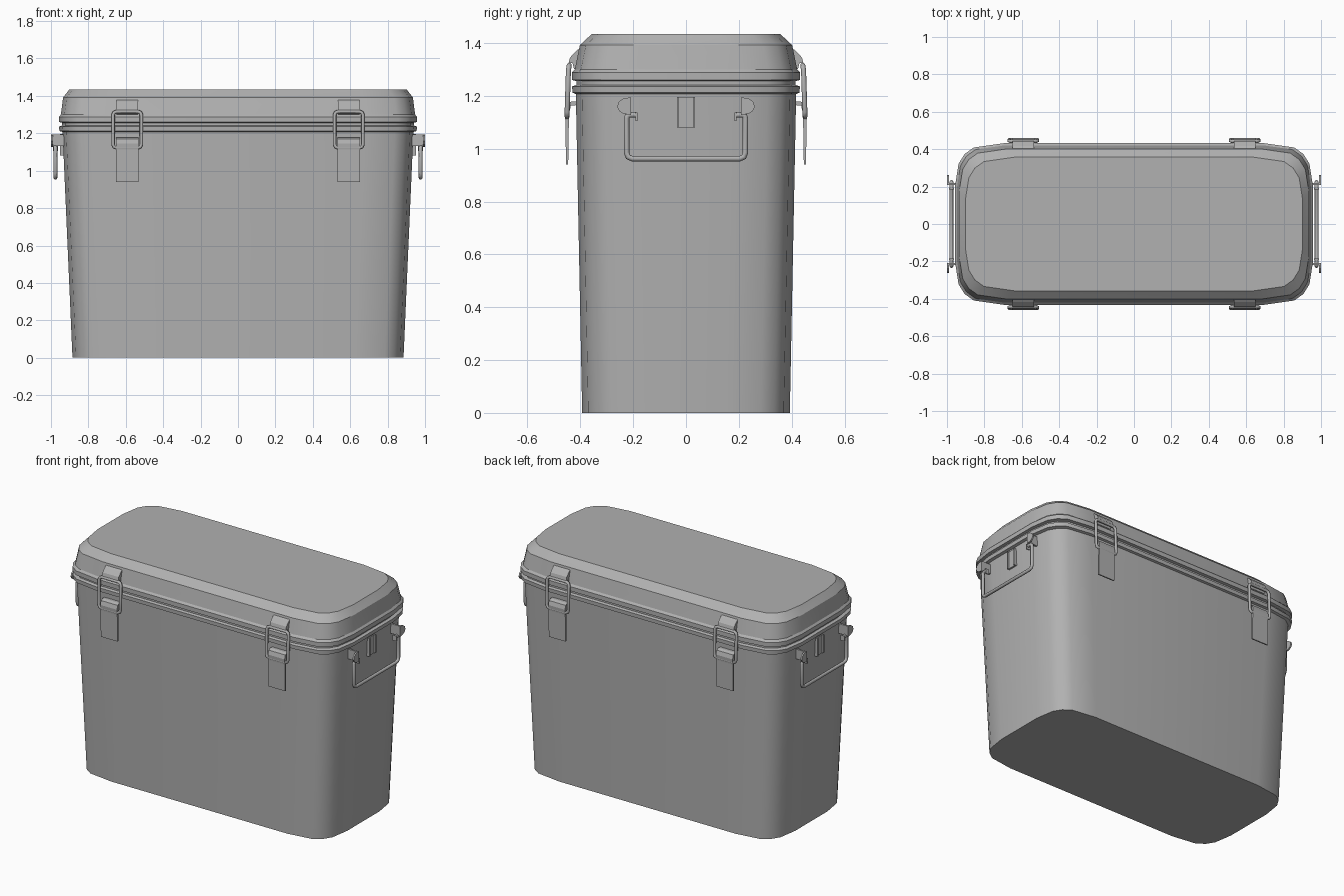
import bpy, bmesh

if "Cube" in bpy.data.objects:
    bpy.data.objects.remove(bpy.data.objects["Cube"])

# ---------- helpers ----------
GREY = bpy.data.materials.new("dark_grey")
GREY.diffuse_color = (.44, .44, .44, 1)
GREY.use_nodes = True
GREY.node_tree.nodes["Principled BSDF"].inputs["Base Color"].default_value = GREY.diffuse_color

def mirror(ob, axes):
    if any(axes):
        m = ob.modifiers.new("mirror", 'MIRROR')
        m.use_axis = (axes[0], axes[1], False)
        m.use_mirror_merge = False

def link(name, bm, axes=(False, False)):
    bmesh.ops.recalc_face_normals(bm, faces=bm.faces)
    me = bpy.data.meshes.new(name)
    bm.to_mesh(me)
    bm.free()
    me.materials.append(GREY)
    ob = bpy.data.objects.new(name, me)
    bpy.context.collection.objects.link(ob)
    mirror(ob, axes)
    return ob

def ring(hx, hy):
    """Rounded rectangle outline with faceted corners."""
    q = [(hx, hy - .23), (hx - .019, hy - .11), (hx - .051, hy - .058),
         (hx - .10, hy - .023), (hx - .26, hy)]
    half = q + [(-x, y) for x, y in reversed(q)]
    return half + [(-x, -y) for x, y in half]

def loft(name, sections):
    """Skin stacked outlines: smooth round the corners, crisp between sections."""
    bm = bmesh.new()
    rows = [[bm.verts.new((x, y, z)) for x, y in ring(hx, hy)] for hx, hy, z in sections]
    for a, b in zip(rows, rows[1:]):
        for i in range(len(a)):
            j = (i + 1) % len(a)
            bm.faces.new((a[i], a[j], b[j], b[i])).smooth = True
    bm.faces.new(rows[0])
    bm.faces.new(rows[-1])
    for r in rows:
        for i in range(len(r)):
            bm.edges.get((r[i - 1], r[i])).smooth = False
    return link(name, bm)

def prism(name, yz, x0, x1, axes):
    """Side profile extruded along x."""
    bm = bmesh.new()
    a = [bm.verts.new((x0, y, z)) for y, z in yz]
    b = [bm.verts.new((x1, y, z)) for y, z in yz]
    bm.faces.new(a)
    bm.faces.new(b)
    for i in range(len(a)):
        bm.faces.new((a[i - 1], a[i], b[i], b[i - 1]))
    return link(name, bm, axes)

def box(name, x0, x1, y0, y1, z0, z1, axes):
    return prism(name, [(y0, z0), (y1, z0), (y1, z1), (y0, z1)], x0, x1, axes)

def wire(name, pts, r, cyclic, axes):
    """Round rod along a path."""
    cu = bpy.data.curves.new(name, 'CURVE')
    cu.dimensions = '3D'
    cu.bevel_depth = r
    cu.bevel_resolution = 2
    cu.use_fill_caps = True
    cu.materials.append(GREY)
    s = cu.splines.new('POLY')
    s.points.add(len(pts) - 1)
    for p, c in zip(s.points, pts):
        p.co = (*c, 1)
    s.use_cyclic_u = cyclic
    ob = bpy.data.objects.new(name, cu)
    bpy.context.collection.objects.link(ob)
    bpy.ops.object.select_all(action='DESELECT')
    ob.select_set(True)
    bpy.context.view_layer.objects.active = ob
    bpy.ops.object.convert(target='MESH')
    mirror(bpy.context.view_layer.objects.active, axes)

# ---------- tub and lid ----------
loft("tub", [(.885, .393, 0), (.938, .417, 1.207), (.955, .430, 1.212),
             (.957, .431, 1.236), (.940, .414, 1.242)])
loft("seal", [(.940, .415, 1.235), (.940, .415, 1.268)])
loft("lid", [(.940, .415, 1.256), (.957, .432, 1.260), (.957, .432, 1.288),
             (.947, .421, 1.300), (.935, .402, 1.392), (.902, .357, 1.434)])

# ---------- four latches ----------
BOTH = (True, True)
LX = .592
prism("latch_strap", [(-.446, .94), (-.454, .94), (-.457, 1.11), (-.460, 1.145), (-.452, 1.17),
                      (-.435, 1.178), (-.412, 1.178), (-.412, 1.165), (-.436, 1.163),
                      (-.443, 1.13)], LX - .059, LX + .059, BOTH)
prism("latch_hook", [(-.412, 1.30), (-.424, 1.302), (-.430, 1.325), (-.445, 1.322),
                     (-.439, 1.345), (-.416, 1.370), (-.400, 1.382), (-.390, 1.375),
                     (-.395, 1.30)], LX - .057, LX + .057, BOTH)
w, zb, zt, c = .076, 1.122, 1.316, .018
wire("latch_loop", [(LX - w + c, -.450, zb), (LX + w - c, -.450, zb), (LX + w - c * .3, -.450, zb + c * .3),
                    (LX + w, -.450, zb + c), (LX + w, -.445, zt - c),
                    (LX + w - c * .3, -.443, zt - c * .3), (LX + w - c, -.442, zt),
                    (LX - w + c, -.442, zt), (LX - w + c * .3, -.443, zt - c * .3),
                    (LX - w, -.445, zt - c), (LX - w, -.450, zb + c),
                    (LX - w + c * .3, -.450, zb + c * .3)], .0095, True, BOTH)

# ---------- end handles ----------
SIDES = (True, False)
HX = .976
half = [(HX, .190, 1.128), (HX, .214, 1.128), (HX, .222, 1.124), (HX, .225, 1.115),
        (HX, .225, .985), (HX, .219, .969), (HX, .203, .962)]
wire("carry_handle", half + [(x, -y, z) for x, y, z in reversed(half)], .0105, False, SIDES)
box("handle_end_stop", HX - .013, HX + .013, .184, .192, 1.105, 1.138, BOTH)

# handle brackets: arm out of the tub ending in a flared ear
box("handle_bracket_arm", .915, .996, .208, .220, 1.132, 1.194, BOTH)
prism("handle_bracket_ear", [(.208, 1.194), (.236, 1.191), (.254, 1.178), (.261, 1.158),
                             (.252, 1.142), (.236, 1.132), (.208, 1.128)], .990, 1.0, BOTH)

# central channel bracket
box("channel_back", .915, .944, -.033, .033, 1.08, 1.195, SIDES)
box("channel_wall", .915, .953, .026, .034, 1.08, 1.195, BOTH)
